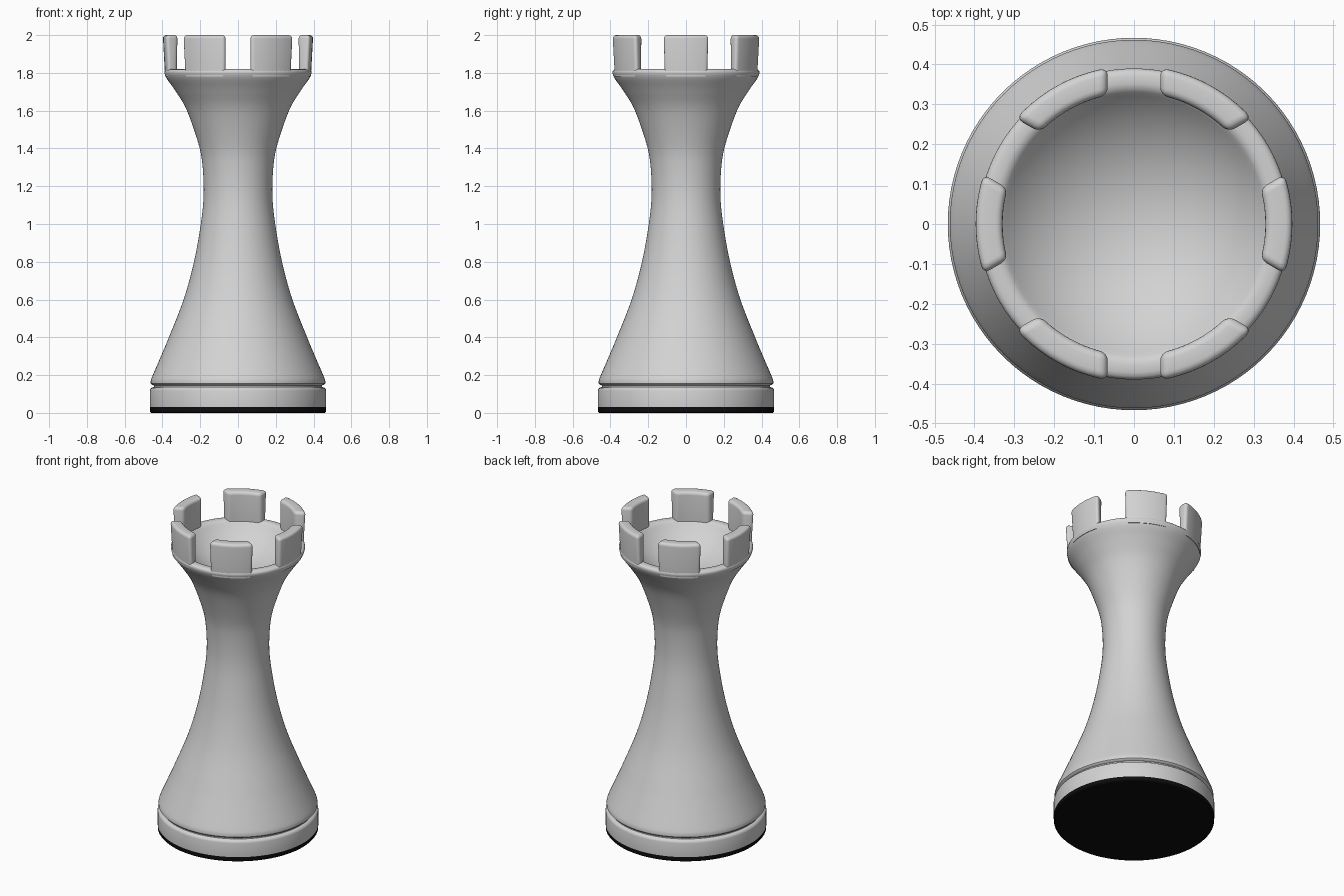
import bpy, bmesh
from math import sin, cos, asin, pi, radians
from mathutils import Vector

if "Cube" in bpy.data.objects:
    bpy.data.objects.remove(bpy.data.objects["Cube"])


def material(name, rgb):
    m = bpy.data.materials.new(name)
    m.diffuse_color = (*rgb, 1)
    m.use_nodes = True
    m.node_tree.nodes["Principled BSDF"].inputs["Base Color"].default_value = m.diffuse_color
    return m


ivory = material("pale grey", (0.65, 0.65, 0.65))
felt = material("black felt", (0.004, 0.004, 0.004))


def finish(name, bm, mats, angle=40):
    bmesh.ops.recalc_face_normals(bm, faces=bm.faces)
    me = bpy.data.meshes.new(name)
    bm.to_mesh(me)
    bm.free()
    ob = bpy.data.objects.new(name, me)
    bpy.context.collection.objects.link(ob)
    for m in mats:
        me.materials.append(m)
    bpy.ops.object.select_all(action='DESELECT')
    ob.select_set(True)
    bpy.context.view_layer.objects.active = ob
    bpy.ops.object.shade_smooth_by_angle(angle=radians(angle))
    return ob


def smooth_curve(pts, steps=5):
    # Catmull-Rom through the profile points
    p = [pts[0]] + pts + [pts[-1]]
    out = []
    for i in range(1, len(p) - 2):
        a, b, c, d = (Vector(q) for q in p[i - 1:i + 3])
        for k in range(steps):
            t = k / steps
            out.append(tuple(0.5 * (2 * b + (c - a) * t + (2 * a - 5 * b + 4 * c - d) * t * t
                                    + (3 * b - a - 3 * c + d) * t ** 3)))
    return out + [tuple(pts[-1])]


def lathe(profile, seg=96):
    bm = bmesh.new()
    rings = []
    for r, z in profile:
        if r < 1e-5:
            rings.append([bm.verts.new((0, 0, z))])
        else:
            rings.append([bm.verts.new((r * cos(2 * pi * i / seg), r * sin(2 * pi * i / seg), z))
                          for i in range(seg)])
    for a, b in zip(rings, rings[1:]):
        for i in range(seg):
            j = (i + 1) % seg
            if len(a) == 1:
                bm.faces.new((a[0], b[j], b[i]))
            elif len(b) == 1:
                bm.faces.new((a[i], a[j], b[0]))
            else:
                bm.faces.new((a[i], a[j], b[j], b[i]))
    return bm


# Turned body: foot, groove, waisted column, rim and hollow top
foot = [(0, 0), (0.460, 0), (0.466, 0.006), (0.467, 0.03), (0.467, 0.118), (0.464, 0.128),
        (0.456, 0.134), (0.446, 0.137), (0.446, 0.146), (0.456, 0.149), (0.462, 0.156),
        (0.462, 0.168)]
column = smooth_curve([(0.459, 0.18), (0.449, 0.205), (0.408, 0.3), (0.366, 0.4), (0.288, 0.6),
                       (0.233, 0.8), (0.197, 1.0), (0.182, 1.15), (0.187, 1.3), (0.208, 1.42),
                       (0.270, 1.6), (0.328, 1.7), (0.374, 1.765), (0.387, 1.79)])
rim = [(0.390, 1.802), (0.388, 1.811), (0.382, 1.817), (0.372, 1.82), (0.352, 1.82),
       (0.340, 1.817), (0.331, 1.809)]
bowl_r, depth, R = 0.322, 0.15, (0.322 ** 2 + 0.15 ** 2) / 0.30
edge = asin(bowl_r / R)
bowl = [(R * sin(edge * k / 12), 1.798 - depth + R * (1 - cos(edge * k / 12)))
        for k in range(12, -1, -1)]
bm = lathe(foot + column + rim + bowl)
for f in bm.faces:
    f.material_index = 1 if f.calc_center_median().z < 0.03 else 0
finish("body", bm, [ivory, felt])


# Battlements: six rounded curved blocks between parallel-sided gaps
def gap_half_width(deg):
    return 0.066 if deg % 180 == 90 else 0.081


def battlement(name, deg, n=10):
    bm = bmesh.new()
    lo, hi = deg - 30, deg + 30

    def arc(r, z):
        a = radians(lo) + asin(gap_half_width(lo) / r)
        b = radians(hi) - asin(gap_half_width(hi) / r)
        return [bm.verts.new((r * cos(a + (b - a) * i / n), r * sin(a + (b - a) * i / n), z))
                for i in range(n + 1)]

    ob_, ib, ot, it = arc(0.386, 1.78), arc(0.334, 1.78), arc(0.398, 2.0), arc(0.329, 2.0)
    for i in range(n):
        for p, q in ((ob_, ot), (ot, it), (it, ib), (ib, ob_)):
            bm.faces.new((p[i], p[i + 1], q[i + 1], q[i]))
    for i in (0, n):
        bm.faces.new((ob_[i], ot[i], it[i], ib[i]))
    bmesh.ops.recalc_face_normals(bm, faces=bm.faces)
    bm.normal_update()
    edges = [e for e in bm.edges if e.calc_face_angle() > radians(40)
             and max(v.co.z for v in e.verts) > 1.9]
    bmesh.ops.bevel(bm, geom=edges, offset=0.024, offset_type='OFFSET', segments=4,
                    profile=0.5, affect='EDGES', clamp_overlap=True)
    finish(name, bm, [ivory], 50)


for k in range(6):
    battlement(f"battlement_{k + 1}", 60 * k)
